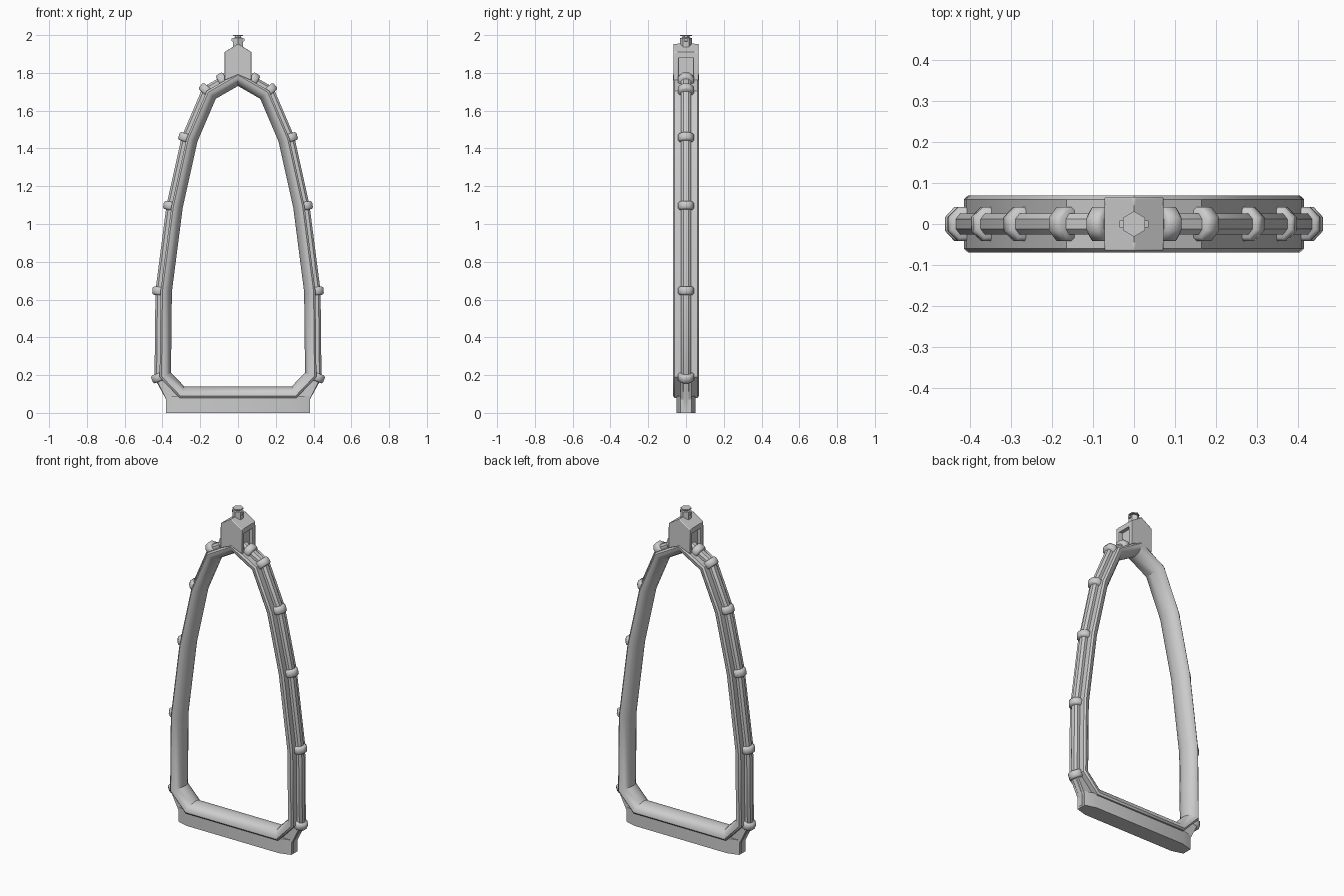
import bpy, bmesh, math
from mathutils import Vector, Matrix

if "Cube" in bpy.data.objects:
    bpy.data.objects.remove(bpy.data.objects["Cube"])


def finish(name, bm, angle=32, bevel=0):
    bmesh.ops.recalc_face_normals(bm, faces=bm.faces)
    me = bpy.data.meshes.new(name)
    bm.to_mesh(me)
    bm.free()
    ob = bpy.data.objects.new(name, me)
    bpy.context.collection.objects.link(ob)
    if bevel:
        m = ob.modifiers.new("bevel", 'BEVEL')
        m.width, m.segments = bevel, 2
    bpy.ops.object.select_all(action='DESELECT')
    ob.select_set(True)
    bpy.context.view_layer.objects.active = ob
    bpy.ops.object.shade_smooth_by_angle(angle=math.radians(angle))
    return ob


def skin(bm, rings, closed=False):
    vs = [[bm.verts.new(p) for p in r] for r in rings]
    n = len(vs[0])
    for i in range(len(vs) if closed else len(vs) - 1):
        a, b = vs[i], vs[(i + 1) % len(vs)]
        for j in range(n):
            bm.faces.new((a[j], a[(j + 1) % n], b[(j + 1) % n], b[j]))
    if not closed:
        bm.faces.new(vs[0])
        bm.faces.new(vs[-1])


def mitres(path, closed):
    # outward mitre vector at each point of a clockwise path
    out, n = [], len(path)
    for i in range(n):
        ns = []
        for a, b in ((i - 1, i), (i, i + 1)):
            if closed or (a >= 0 and b < n):
                t = (Vector(path[b % n]) - Vector(path[a % n])).normalized()
                ns.append(Vector((-t.y, t.x)))
        out.append((ns[0] + ns[-1]) / (1 + ns[0].dot(ns[-1])))
    return out


def sweep(name, path, section, closed=False):
    bm = bmesh.new()
    rings = [[(p[0] + m.x * d, y, p[1] + m.y * d) for d, y in section]
             for p, m in zip(path, mitres(path, closed))]
    skin(bm, rings, closed)
    return finish(name, bm)


def prism_y(name, pts, y0, y1, bevel=0):
    bm = bmesh.new()
    skin(bm, [[(x, y, z) for x, z in pts] for y in (y0, y1)])
    return finish(name, bm, bevel=bevel)


# arched frame with rounded inner side
side = [(.165, 1.705), (.272, 1.455), (.352, 1.095), (.41, .645), (.415, .19)]
loop = [(0, 1.80)] + side + [(.31, .08), (-.31, .08)] + [(-x, z) for x, z in reversed(side)]
half = [(0, .06), (-.01, .069), (-.025, .066), (-.04, .054), (-.053, .032), (-.06, 0)]
sweep("arched_frame", loop, half + [(d, -y) for d, y in half[-2::-1]], True)

# raised rib, knobs and foot gusset on each side
rib_section = [(-.01, .026), (.016, .026), (.027, .012), (.027, -.012), (.016, -.026), (-.01, -.026)]
rib_path = [(0, 1.80)] + side + [(.355, .08), (.355, .01)]
knob_profile = [(-.022, .034), (-.014, .042), (.014, .042), (.022, .034)]
mit = mitres(loop, True)
for s, label in ((1, "right"), (-1, "left")):
    parts = [sweep("rib_" + label, rib_path, rib_section)]
    knobs = [((.08, 1.757), Vector((.48, .88)).normalized())] + list(zip(side, mit[1:6]))
    for i, (p, m) in enumerate(knobs):
        n = m.normalized()
        t = Vector((-n.y, n.x))
        rings = []
        for h, r in knob_profile:
            ring = []
            for k in range(8):
                a = (k + .5) * math.pi / 4
                d = r * 1.04 * math.cos(a) + .003
                ring.append((p[0] + n.x * d + t.x * h, r * 1.06 * math.sin(a), p[1] + n.y * d + t.y * h))
            rings.append(ring)
        bm = bmesh.new()
        skin(bm, rings)
        parts.append(finish("knob_%s_%d" % (label, i), bm, 50))
    parts.append(prism_y("gusset_" + label, [(.29, .085), (.38, .07), (.435, .18), (.40, .20)], -.03, .03))
    if s < 0:
        for ob in parts:
            ob.data.transform(Matrix.Scale(-1, 4, (1, 0, 0)))
            ob.data.flip_normals()

# base bar with tapered ends
bar = [(-.31, -.05), (.31, -.05), (.38, -.03), (.38, .03), (.31, .05), (-.31, .05), (-.38, .03), (-.38, -.03)]
bm = bmesh.new()
skin(bm, [[(x, y, z) for x, y in bar] for z in (0, .09)])
finish("base_bar", bm)

# gabled cap block: front and back plates, recessed core, solid roof
plate = [(-.072, 1.76), (0, 1.79), (.072, 1.76), (.072, 1.91), (0, 1.955), (-.072, 1.91)]
prism_y("cap_plate_front", plate, -.066, -.04, .004)
prism_y("cap_plate_back", plate, .04, .066, .004)
prism_y("cap_core", [(-.05, 1.76), (.05, 1.76), (.05, 1.90), (-.05, 1.90)], -.045, .045)
prism_y("cap_roof", [(-.072, 1.88), (.072, 1.88), (.072, 1.91), (0, 1.955), (-.072, 1.91)], -.045, .045)

# hexagonal pin with thin top disc
bm = bmesh.new()
skin(bm, [[(r * math.sin(k * math.pi / 3), r * math.cos(k * math.pi / 3), z) for k in range(6)]
          for r, z in ((.031, 1.92), (.031, 1.985), (.018, 1.987), (.018, 1.994), (.031, 1.995), (.031, 2.0))])
finish("top_pin", bm)
for s in (1, -1):
    prism_y("pin_lug", [(s * .02, 1.965), (s * .035, 1.968), (s * .035, 1.982), (s * .02, 1.985)], -.008, .008)
